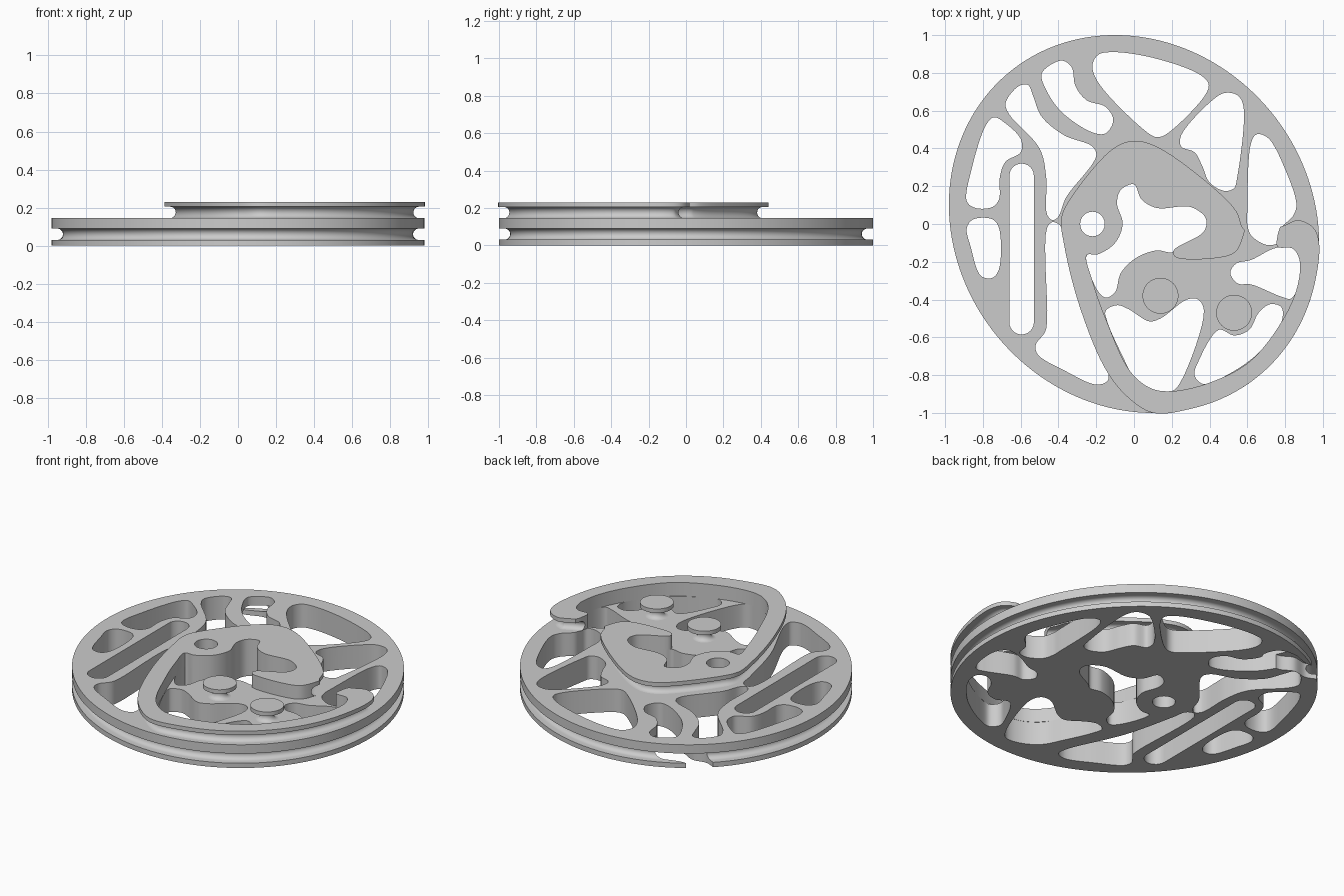
import bpy, bmesh, math
from mathutils import Vector

if "Cube" in bpy.data.objects:
    bpy.data.objects.remove(bpy.data.objects["Cube"])


def spline(pts, n=8):
    """Closed centripetal Catmull-Rom curve through on-curve points."""
    P = [Vector(p) for p in pts]
    out, m = [], len(P)
    for i in range(m):
        a, b, c, d = (P[(i + k) % m] for k in (-1, 0, 1, 2))
        t1 = (b - a).length ** .5
        t2 = t1 + (c - b).length ** .5
        t3 = t2 + (d - c).length ** .5
        for s in range(n):
            t = t1 + (t2 - t1) * s / n
            A1 = a.lerp(b, t / t1)
            A2 = b.lerp(c, (t - t1) / (t2 - t1))
            A3 = c.lerp(d, (t - t2) / (t3 - t2))
            out.append(A1.lerp(A2, t / t2).lerp(A2.lerp(A3, (t - t1) / (t3 - t1)), (t - t1) / (t2 - t1)))
    return out


def circle(x, y, r, n=40):
    return [Vector((x + r * math.cos(math.tau * i / n), y + r * math.sin(math.tau * i / n))) for i in range(n)]


def loft(name, outline, profile):
    """Solid from an outline, inset at each (z, inset) of the profile."""
    area = sum(a.x * b.y - b.x * a.y for a, b in zip(outline, outline[1:] + outline[:1]))
    if area < 0:
        outline = outline[::-1]
    m = len(outline)
    bm = bmesh.new()
    rings = []
    for z, inset in profile:
        ring = []
        for i, p in enumerate(outline):
            t = (outline[(i + 1) % m] - outline[i - 1]).normalized()
            q = p + Vector((-t.y, t.x)) * inset
            ring.append(bm.verts.new((q.x, q.y, z)))
        rings.append(ring)
    for a, b in zip(rings, rings[1:]):
        for i in range(m):
            j = (i + 1) % m
            bm.faces.new((a[i], a[j], b[j], b[i]))
    bm.faces.new(rings[0][::-1])
    bm.faces.new(rings[-1])
    me = bpy.data.meshes.new(name)
    bm.to_mesh(me)
    bm.free()
    ob = bpy.data.objects.new(name, me)
    bpy.context.collection.objects.link(ob)
    return ob


def cut(target, outline, z0=-.1, z1=.4):
    cutter = loft("cutter", outline, [(z0, 0), (z1, 0)])
    mod = target.modifiers.new("cut", 'BOOLEAN')
    mod.operation, mod.solver, mod.object = 'DIFFERENCE', 'EXACT', cutter
    bpy.context.view_layer.objects.active = target
    bpy.ops.object.modifier_apply(modifier=mod.name)
    bpy.data.objects.remove(cutter)


def groove(zc, depth=.06, r=.03):
    arc = [(zc - r * math.cos(math.pi * i / 10), depth - r + r * math.sin(math.pi * i / 10)) for i in range(11)]
    return arc


def rim(deg):
    a = math.radians(deg)
    return Vector((.98 * math.cos(a), -.102 * math.cos(a) + .995 * math.sin(a)))


# Base wheel: slightly skewed oval with a cord groove
base = loft("base_wheel", [rim(i * 2) for i in range(180)],
            [(0, 0), (.03, 0)] + groove(.06) + [(.09, 0), (.145, 0)])


def pocket(*pts):
    cut(base, spline(pts))


# Upper left curved slot
pocket((-.49, .79), (-.46, .83), (-.38, .865), (-.33, .83), (-.31, .73), (-.25, .655), (-.15, .62),
       (-.11, .55), (-.15, .48), (-.22, .485), (-.38, .59), (-.46, .70))
# Top triangular window
pocket((-.22, .84), (-.19, .895), (-.12, .91), (.10, .88), (.35, .79), (.395, .74), (.375, .68),
       (.17, .475), (.12, .46), (.07, .485), (-.19, .75))
# Upper right window
pocket((.44, .675), (.49, .695), (.55, .68), (.58, .62), (.545, .24), (.53, .19), (.48, .175), (.40, .22),
       (.36, .31), (.32, .38), (.25, .41), (.25, .47))
# Right crescent window
pocket((.62, .43), (.65, .475), (.71, .455), (.80, .29), (.86, .10), (.84, .04), (.78, -.02), (.76, -.10),
       (.70, -.11), (.62, -.06), (.60, 0), (.60, .07))
# Right lower window
pocket((.51, -.26), (.54, -.21), (.62, -.19), (.74, -.13), (.83, -.12), (.876, -.18), (.865, -.34), (.83, -.395),
       (.78, -.385), (.62, -.32), (.55, -.315))
# Central window
pocket((-.25, -.165), (-.19, -.16), (-.10, -.10), (-.06, 0), (-.09, .11), (-.07, .18), (0, .21), (.04, .13),
       (.12, .085), (.30, .09), (.38, .03), (.37, -.04), (.23, -.125), (.20, -.15), (.12, -.14), (.01, -.18),
       (-.07, -.26), (-.10, -.36), (-.15, -.39), (-.20, -.34))
# Bottom window
pocket((-.15, -.46), (-.09, -.43), (-.03, -.45), (.08, -.515), (.14, -.50), (.28, -.40), (.34, -.40),
       (.37, -.46), (.25, -.83), (.20, -.885), (.10, -.875), (.0, -.81), (-.06, -.70), (-.14, -.52))
# Lower right window
pocket((.45, -.56), (.53, -.59), (.61, -.56), (.66, -.47), (.72, -.425), (.78, -.44), (.78, -.52),
       (.64, -.70), (.43, -.83), (.36, -.845), (.32, -.80), (.34, -.73))
# Lower left window
pocket((-.46, -.02), (-.43, .01), (-.39, -.01), (-.37, -.10), (-.29, -.42), (-.14, -.77), (-.14, -.83),
       (-.20, -.85), (-.36, -.78), (-.51, -.69), (-.52, -.64), (-.47, -.57), (-.46, -.50))
# Upper left hooked window
pocket((-.68, .64), (-.61, .73), (-.56, .735), (-.535, .68), (-.49, .57), (-.37, .47), (-.22, .41),
       (-.20, .36), (-.36, .14), (-.40, .04), (-.43, .02), (-.46, .05), (-.465, .25), (-.50, .40), (-.66, .58))
# Left windows
pocket((-.78, .53), (-.74, .565), (-.69, .54), (-.60, .45), (-.60, .38), (-.68, .33), (-.71, .25), (-.715, .13),
       (-.75, .09), (-.84, .085), (-.885, .12), (-.86, .29))
pocket((-.885, -.02), (-.85, .025), (-.75, .025), (-.715, -.02), (-.715, -.24), (-.75, -.285), (-.81, -.275), (-.865, -.12))
# Straight capsule slot
cut(base, [Vector((-.595 + .065 * math.cos(a), (.255 if a < math.pi else -.52) + .065 * math.sin(a)))
           for a in [math.pi * i / 12 for i in range(12)] + [math.pi * 1.0001 + math.pi * i / 12 for i in range(13)]])
# Cord exit through the lower track
cut(base, spline([(-.47, .70), (-.31, .76), (-.34, .86), (-.44, .885), (-.56, .85), (-.72, .86), (-.76, .80),
                  (-.66, .73), (-.56, .74)]), -.1, .09)
# Axle hole
cut(base, circle(-.22, 0, .065))

# Upper track: rounded triangle running into an arc along the rim
upper_pts = [rim(a) for a in range(-84, 1, 12)] + [
    (.95, -.02), (.87, .02), (.79, -.01), (.68, -.04), (.585, -.03), (.54, .07), (.40, .21), (.12, .41), (0, .44),
    (-.11, .40), (-.34, .13), (-.385, .03), (-.37, -.11), (-.29, -.43), (-.15, -.77), (-.03, -.92)]
upper = loft("upper_track", spline(upper_pts, 10), groove(.175) + [(.205, 0), (.23, 0)])
cut(upper, spline([
    (.876, -.19), (.865, -.33), (.78, -.52), (.61, -.73), (.40, -.84), (.20, -.885), (.09, -.87), (-.02, -.78),
    (-.15, -.50), (-.22, -.30), (-.25, -.165), (-.19, -.16), (-.10, -.10), (-.06, 0), (-.09, .11), (-.07, .18),
    (0, .21), (.04, .13), (.12, .085), (.30, .09), (.38, .03), (.37, -.04), (.21, -.14), (.22, -.175), (.47, -.175),
    (.54, -.145), (.58, -.06), (.60, .03), (.70, .08), (.78, .03), (.76, -.06), (.76, -.12), (.84, -.13)]))
cut(upper, circle(-.22, 0, .065))

# Two grooved pegs
pegs = [loft(f"peg_{i + 1}", circle(x, y, .095, 48), groove(.175) + [(.205, 0), (.23, 0)])
        for i, (x, y) in enumerate([(.14, -.38), (.53, -.47)])]

bpy.ops.object.select_all(action='DESELECT')
for ob in [base, upper] + pegs:
    ob.select_set(True)
bpy.context.view_layer.objects.active = base
bpy.ops.object.shade_smooth_by_angle(angle=math.radians(30))
